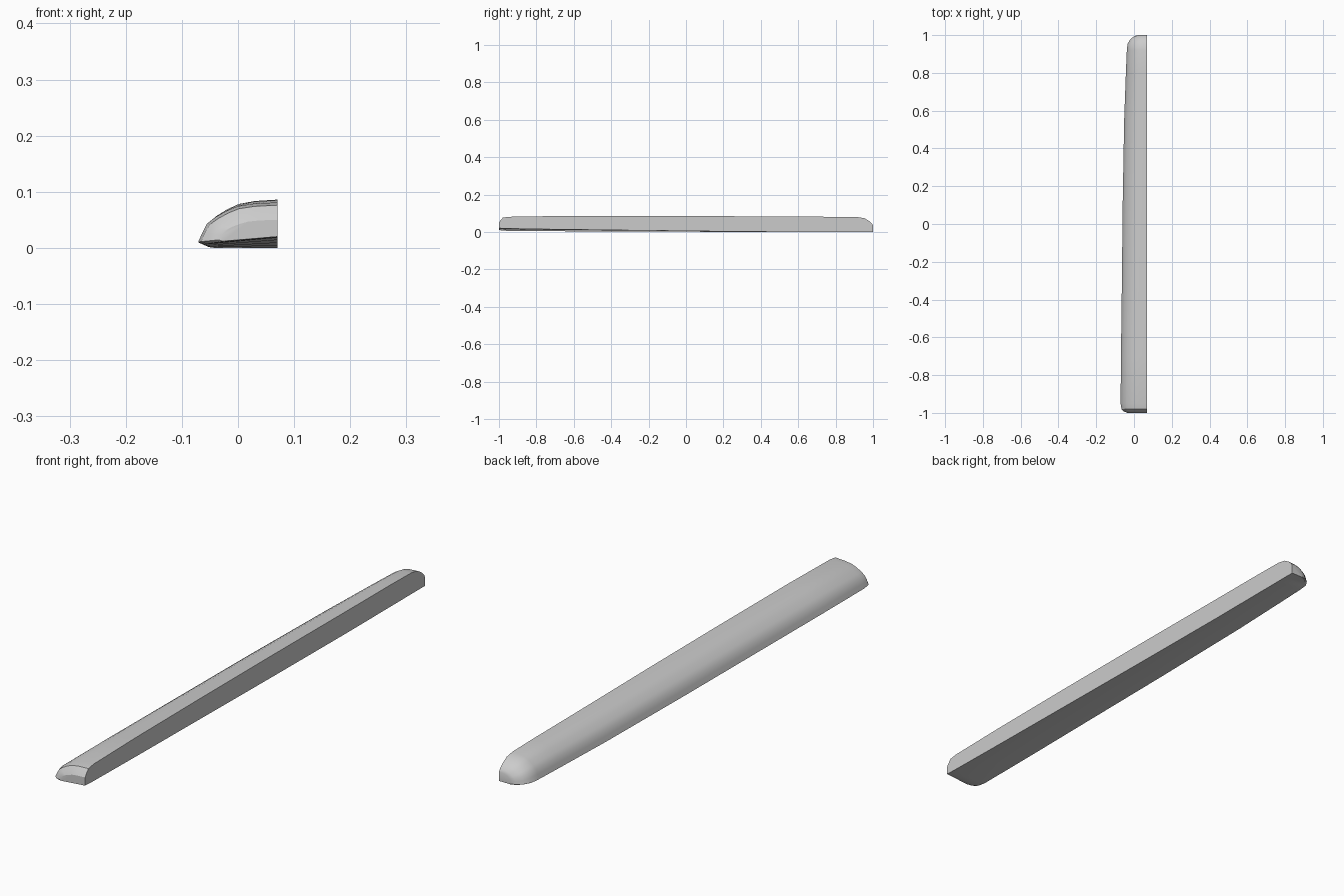
import bpy, bmesh, math

RIGHT = 0.07  # flat side plane

# stations: y, left edge x, top z, bottom z at left, bottom z at right
stations = [
    (-1.000, -0.035, 0.050, 0.012, 0.020),
    (-0.992, -0.055, 0.062, 0.009, 0.020),
    (-0.980, -0.066, 0.076, 0.007, 0.019),
    (-0.950, -0.071, 0.081, 0.006, 0.018),
    (-0.700, -0.069, 0.085, 0.004, 0.014),
    (-0.300, -0.064, 0.086, 0.002, 0.009),
    (0.100, -0.060, 0.085, 0.001, 0.004),
    (0.550, -0.052, 0.082, 0.000, 0.000),
    (0.800, -0.043, 0.081, 0.000, 0.000),
    (0.920, -0.038, 0.079, 0.000, 0.000),
    (0.955, -0.034, 0.073, 0.000, 0.000),
    (0.980, -0.018, 0.058, 0.000, 0.000),
    (0.995, 0.003, 0.044, 0.000, 0.000),
    (1.000, 0.020, 0.034, 0.000, 0.000),
]

# outer profile as fractions of width and height
profile = [(0.0, 0.06), (0.05, 0.27), (0.11, 0.49), (0.22, 0.65),
           (0.36, 0.80), (0.50, 0.91), (0.70, 0.97), (1.0, 1.0)]


def section(y, left, top, low_l, low_r):
    w = RIGHT - left
    pts = [(RIGHT, y, low_r), (left + 0.08 * w, y, low_l)]
    pts += [(left + u * w, y, low_l + v * (top - low_l)) for u, v in profile]
    return pts


# lofted half rail with closed ends
bm = bmesh.new()
rings = [[bm.verts.new(p) for p in section(*s)] for s in stations]
n = len(rings[0])
for a, b in zip(rings, rings[1:]):
    for i in range(n):
        j = (i + 1) % n
        bm.faces.new((a[i], a[j], b[j], b[i]))
bm.faces.new(rings[0])
bm.faces.new(rings[-1])
bmesh.ops.recalc_face_normals(bm, faces=bm.faces)
mesh = bpy.data.meshes.new("half_rail")
bm.to_mesh(mesh)
bm.free()
rail = bpy.data.objects.new("half_rail", mesh)
bpy.context.collection.objects.link(rail)
bpy.context.view_layer.objects.active = rail
rail.select_set(True)
bpy.ops.object.shade_smooth_by_angle(angle=math.radians(30))
